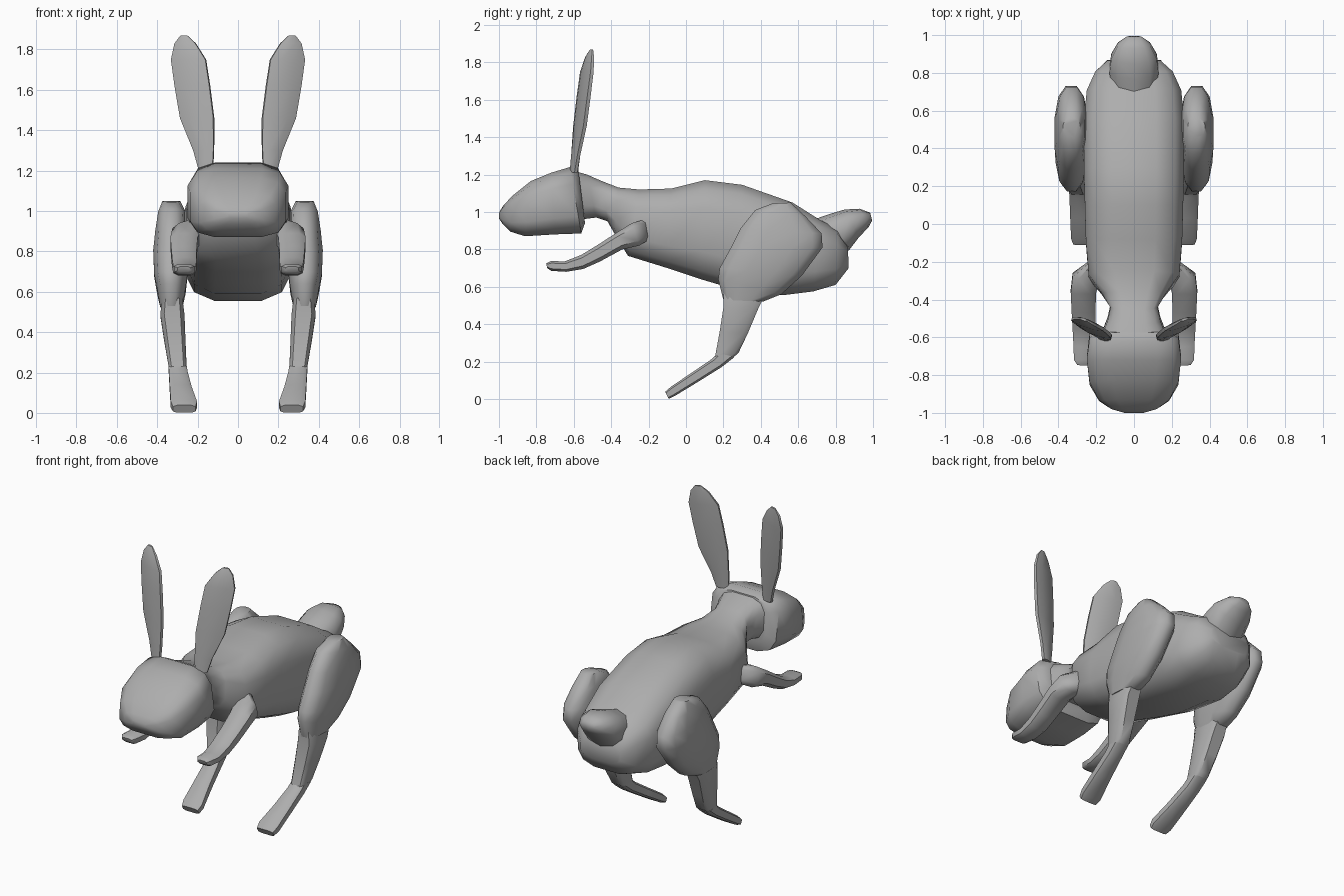
import bpy, bmesh, math
from mathutils import Vector

fur = bpy.data.materials.new("grey_fur")
fur.diffuse_color = (0.42, 0.42, 0.42, 1)


def loft(name, rings, sides=12, power=0.7, mirror=False, angle=50):
    """Skin rounded sections; each ring is (centre, half-width vector, half-height vector)."""
    bm = bmesh.new()
    k = math.cos(math.pi / sides) ** power
    loops = []
    for c, a, b in rings:
        loop = []
        for i in range(sides):
            t = (i + 0.5) * 2 * math.pi / sides
            u, v = (math.copysign(abs(f) ** power, f) / k for f in (math.cos(t), math.sin(t)))
            loop.append(bm.verts.new(c + a * u + b * v))
        loops.append(loop)
    for p, q in zip(loops, loops[1:]):
        for i in range(sides):
            j = (i + 1) % sides
            bm.faces.new((p[i], p[j], q[j], q[i]))
    bm.faces.new(loops[0])
    bm.faces.new(loops[-1])
    bmesh.ops.recalc_face_normals(bm, faces=bm.faces)
    me = bpy.data.meshes.new(name)
    bm.to_mesh(me)
    bm.free()
    me.materials.append(fur)
    ob = bpy.data.objects.new(name, me)
    bpy.context.collection.objects.link(ob)
    bpy.ops.object.select_all(action='DESELECT')
    ob.select_set(True)
    bpy.context.view_layer.objects.active = ob
    bpy.ops.object.shade_smooth_by_angle(angle=math.radians(angle))
    if mirror:
        ob.modifiers.new("mirror", 'MIRROR').use_mirror_merge = False
    return ob


def section(y1, z1, y2, z2, x0, x1):
    """Ring spanning two side-profile points and an x range."""
    p, q = Vector((0, y1, z1)), Vector((0, y2, z2))
    c = (p + q) / 2
    c.x = (x0 + x1) / 2
    return c, Vector(((x1 - x0) / 2, 0, 0)), (p - q) / 2


def centred(rows):
    return [section(*r[:4], -r[4], r[4]) for r in rows]


# Body with neck: top y, z, bottom y, z, half width
loft("body", centred([
    (-0.60, 1.22, -0.56, 0.96, 0.17),
    (-0.53, 1.20, -0.48, 0.97, 0.14),
    (-0.45, 1.165, -0.42, 0.95, 0.125),
    (-0.36, 1.13, -0.38, 0.88, 0.17),
    (-0.25, 1.12, -0.31, 0.765, 0.24),
    (-0.08, 1.125, -0.10, 0.70, 0.255),
    (0.10, 1.17, 0.08, 0.64, 0.26),
    (0.30, 1.145, 0.25, 0.59, 0.265),
    (0.57, 1.05, 0.52, 0.555, 0.265),
    (0.72, 0.955, 0.68, 0.575, 0.25),
    (0.81, 0.91, 0.80, 0.61, 0.205),
    (0.865, 0.82, 0.87, 0.70, 0.14)]), power=0.62, angle=60)

# Head, flat behind and tapering to the nose
loft("head", centred([
    (-0.575, 1.22, -0.54, 0.94, 0.18),
    (-0.62, 1.24, -0.56, 0.885, 0.235),
    (-0.72, 1.21, -0.70, 0.88, 0.25),
    (-0.83, 1.165, -0.86, 0.87, 0.235),
    (-0.93, 1.085, -0.94, 0.895, 0.185),
    (-0.98, 1.03, -0.98, 0.935, 0.12),
    (-1.00, 0.995, -1.00, 0.965, 0.05)]), power=0.55, angle=50)

# Tail, raised behind the rump
loft("tail", centred([
    (0.70, 0.96, 0.78, 0.74, 0.12),
    (0.77, 0.985, 0.87, 0.80, 0.13),
    (0.85, 1.01, 0.925, 0.87, 0.12),
    (0.93, 1.015, 0.975, 0.92, 0.085),
    (0.985, 0.995, 0.995, 0.955, 0.04)]), sides=10, power=0.85, angle=60)

# Ears: thin turned blades; height, inner x, outer x, centre y, half thickness
ear = []
for z, x0, x1, y, t in [
        (1.21, 0.125, 0.195, -0.60, 0.017),
        (1.30, 0.12, 0.22, -0.59, 0.017),
        (1.46, 0.12, 0.285, -0.567, 0.02),
        (1.62, 0.14, 0.312, -0.547, 0.02),
        (1.75, 0.16, 0.33, -0.53, 0.018),
        (1.83, 0.21, 0.313, -0.515, 0.014),
        (1.868, 0.25, 0.285, -0.505, 0.006)]:
    h = (x1 - x0) / 2
    ear.append((Vector(((x0 + x1) / 2, y, z)), Vector((h, h * 0.33, 0)),
                Vector((-0.3 * t, t, 0))))
loft("ears", ear, sides=8, power=0.9, mirror=True)

# Front legs reaching forward, ending in small paws
loft("front_legs", [section(*r) for r in [
    (-0.22, 0.96, -0.20, 0.85, 0.15, 0.25),
    (-0.29, 0.94, -0.25, 0.82, 0.18, 0.325),
    (-0.37, 0.89, -0.34, 0.80, 0.20, 0.335),
    (-0.47, 0.825, -0.46, 0.735, 0.205, 0.33),
    (-0.56, 0.77, -0.55, 0.695, 0.205, 0.325),
    (-0.65, 0.735, -0.64, 0.68, 0.21, 0.32),
    (-0.72, 0.738, -0.72, 0.685, 0.215, 0.318),
    (-0.748, 0.725, -0.742, 0.70, 0.235, 0.30)]], sides=8, power=0.65, mirror=True)

# Thighs: large rounded haunches
loft("thighs", [section(*r) for r in [
    (0.46, 1.045, 0.56, 1.05, 0.285, 0.375),
    (0.37, 1.01, 0.64, 0.975, 0.26, 0.395),
    (0.29, 0.91, 0.725, 0.885, 0.25, 0.41),
    (0.235, 0.80, 0.73, 0.81, 0.245, 0.42),
    (0.18, 0.70, 0.62, 0.66, 0.25, 0.415),
    (0.172, 0.64, 0.51, 0.56, 0.26, 0.40),
    (0.20, 0.53, 0.41, 0.52, 0.275, 0.385)]], sides=12, power=0.82, mirror=True, angle=60)

# Lower hind legs
loft("shins", [section(*r) for r in [
    (0.20, 0.57, 0.42, 0.55, 0.275, 0.375),
    (0.20, 0.49, 0.385, 0.48, 0.265, 0.385),
    (0.18, 0.36, 0.33, 0.35, 0.26, 0.365),
    (0.157, 0.235, 0.28, 0.245, 0.255, 0.345),
    (0.15, 0.215, 0.20, 0.18, 0.255, 0.34)]], sides=8, power=0.45, mirror=True, angle=40)

# Long hind feet slanting down to the toes
loft("hind_feet", [section(*r) for r in [
    (0.17, 0.245, 0.26, 0.225, 0.255, 0.345),
    (0.14, 0.215, 0.19, 0.17, 0.25, 0.342),
    (0.03, 0.14, 0.07, 0.095, 0.23, 0.338),
    (-0.08, 0.066, -0.06, 0.016, 0.203, 0.333),
    (-0.112, 0.038, -0.092, 0.001, 0.21, 0.322)]], sides=8, power=0.5, mirror=True, angle=50)
